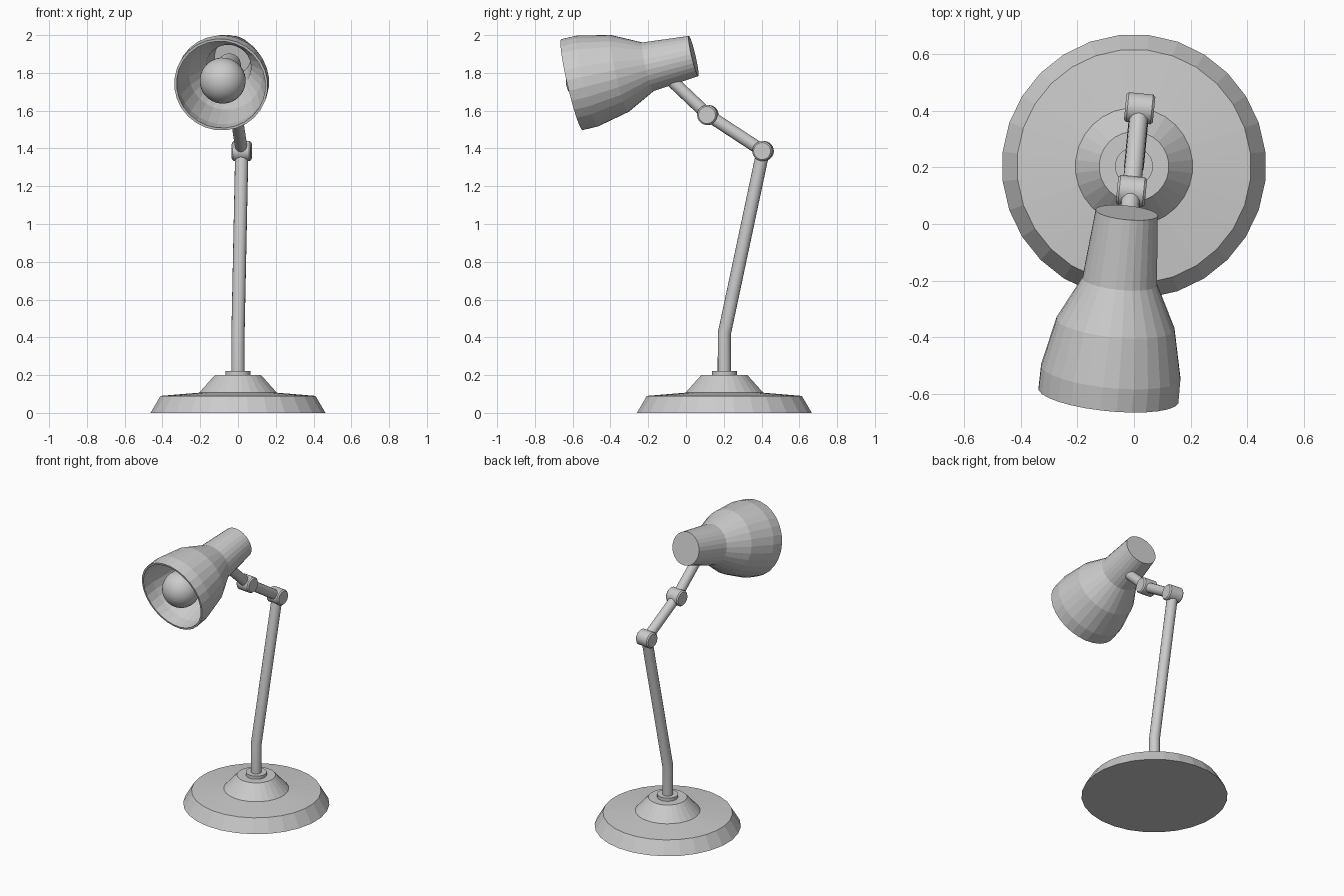
import bpy, bmesh, math
from mathutils import Vector, Matrix

if "Cube" in bpy.data.objects:
    bpy.data.objects.remove(bpy.data.objects["Cube"])


def lathe(name, profile, origin, x_dir, axis, sides, smooth=None):
    """Revolve (radius, height) points around an axis through origin."""
    z = Vector(axis).normalized()
    x = Vector(x_dir)
    x = (x - z * x.dot(z)).normalized()
    y = z.cross(x)
    o = Vector(origin)
    bm = bmesh.new()
    rings = []
    for r, h in profile:
        if r == 0:
            rings.append([bm.verts.new(o + z * h)])
            continue
        angles = [2 * math.pi * (i + 0.5) / sides for i in range(sides)]
        rings.append([bm.verts.new(o + z * h + r * (x * math.cos(a) + y * math.sin(a)))
                      for a in angles])
    for a, b in zip(rings, rings[1:]):
        for i in range(sides):
            j = (i + 1) % sides
            quad = [a[i % len(a)], a[j % len(a)], b[j % len(b)], b[i % len(b)]]
            bm.faces.new(list(dict.fromkeys(quad)))
    bmesh.ops.recalc_face_normals(bm, faces=bm.faces[:])
    mesh = bpy.data.meshes.new(name)
    bm.to_mesh(mesh)
    bm.free()
    ob = bpy.data.objects.new(name, mesh)
    bpy.context.collection.objects.link(ob)
    if smooth:
        select(ob)
        bpy.ops.object.shade_smooth_by_angle(angle=math.radians(smooth))
    return ob


def select(ob):
    bpy.ops.object.select_all(action='DESELECT')
    ob.select_set(True)
    bpy.context.view_layer.objects.active = ob


def rod(name, points, radius):
    """Round tube along a polyline, converted to a mesh."""
    cu = bpy.data.curves.new(name, 'CURVE')
    cu.dimensions = '3D'
    cu.bevel_depth = radius
    cu.bevel_resolution = 6
    cu.use_fill_caps = True
    sp = cu.splines.new('POLY')
    sp.points.add(len(points) - 1)
    for p, co in zip(sp.points, points):
        p.co = (*co, 1)
    ob = bpy.data.objects.new(name, cu)
    bpy.context.collection.objects.link(ob)
    select(ob)
    bpy.ops.object.convert(target='MESH')
    bpy.ops.object.shade_smooth_by_angle(angle=math.radians(30))


UP, X = (0, 0, 1), (1, 0, 0)
FOOT = (0, 0.203, 0)
ELBOW = (0.02, 0.408, 1.386)
WRIST = (-0.009, 0.116, 1.577)
NECK = Vector((-0.026, 0.04, 1.889))
RIM = Vector((-0.09, -0.603, 1.738))
AIM = RIM - NECK

# Base and collar
lathe("base", [(0, 0), (0.466, 0), (0.413, 0.09), (0.207, 0.107), (0.123, 0.2), (0, 0.2)],
      FOOT, X, UP, 28)
lathe("collar", [(0, 0.19), (0.067, 0.19), (0.067, 0.222), (0, 0.222)], FOOT, X, UP, 28, 30)

# Arm
rod("post", [(0, 0.203, 0.19), (0, 0.203, 0.42), ELBOW], 0.035)
rod("upper_arm", [ELBOW, WRIST], 0.033)
rod("head_arm", [WRIST, (-0.03, -0.1, 1.782)], 0.033)

# Hinge barrels with softened edges
w, r, b = 0.051, 0.053, 0.008
barrel = [(0, -w), (r - b, -w), (r, b - w), (r, w - b), (r - b, w), (0, w)]
for name, at in (("elbow_joint", ELBOW), ("wrist_joint", WRIST)):
    lathe(name, barrel, at, UP, (0.995, -0.1, 0), 24, 30)

# Shade: outer shell, rim, inner shell
outer = [(0.11, 0), (0.133, 0.25), (0.21, 0.405), (0.248, 0.58), (0.249, 0.664)]
inner = [(r - 0.013, max(h, 0.015)) for r, h in reversed(outer)]
lathe("lamp_shade", [(0, 0)] + outer + inner + [(0, 0.015)], NECK, X, AIM, 28)

# Bulb with its stem
bulb_h, bulb_r = 0.572, 0.122
arc = [(bulb_r * math.sin(a), bulb_h - bulb_r * math.cos(a))
       for a in (math.radians(30 + 10 * i) for i in range(15))]
lathe("bulb", [(0, 0.2), (0.061, 0.2)] + arc + [(0, bulb_h + bulb_r)],
      NECK, X, AIM, 32, 40)
